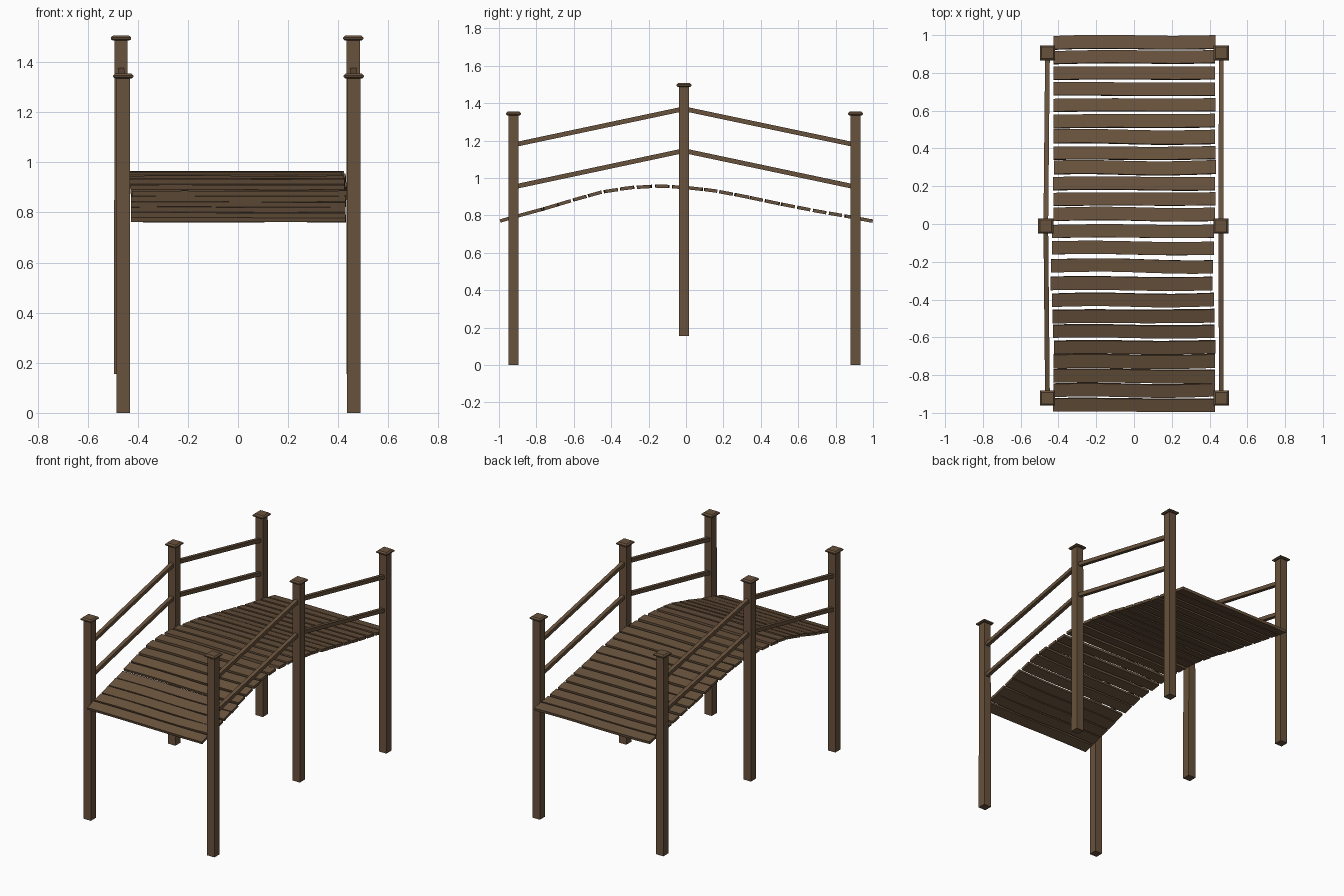
import bpy, bmesh, math, random
from mathutils import Vector

if "Cube" in bpy.data.objects:
    bpy.data.objects.remove(bpy.data.objects["Cube"])

random.seed(4)
wood = bpy.data.materials.new("brown wood")
wood.diffuse_color = (0.14, 0.085, 0.046, 1)
wood.use_nodes = True
wood.node_tree.nodes["Principled BSDF"].inputs["Base Color"].default_value = wood.diffuse_color


def finish(name, bm):
    bmesh.ops.recalc_face_normals(bm, faces=bm.faces)
    me = bpy.data.meshes.new(name)
    bm.to_mesh(me)
    bm.free()
    me.materials.append(wood)
    ob = bpy.data.objects.new(name, me)
    bpy.context.collection.objects.link(ob)
    return ob


def loft(bm, rings):
    """Skin a list of four-point rings and close both ends."""
    vs = [[bm.verts.new(p) for p in r] for r in rings]
    for a, b in zip(vs, vs[1:]):
        for i in range(4):
            j = (i + 1) % 4
            bm.faces.new((a[i], a[j], b[j], b[i]))
    bm.faces.new(vs[0][::-1])
    bm.faces.new(vs[-1])


def square(x, y, z, h):
    return [(x - h, y - h, z), (x + h, y - h, z), (x + h, y + h, z), (x - h, y + h, z)]


def beam(name, a, b, t):
    """Square rail between two points."""
    a, b = Vector(a), Vector(b)
    d = (b - a).normalized()
    s = d.cross(Vector((0, 0, 1))).normalized() * t / 2
    u = s.cross(d).normalized() * t / 2
    bm = bmesh.new()
    loft(bm, [[p - s - u, p + s - u, p + s + u, p - s + u] for p in (a, b)])
    finish(name, bm)


# posts with caps, and rails, on each side
spots = [("front", -0.922, 0.0, 1.335), ("middle", -0.011, 0.155, 1.487), ("back", 0.906, 0.0, 1.335)]
sides = [("left", (-0.458, -0.467, -0.458)), ("right", (0.462, 0.46, 0.462))]
for side, xs in sides:
    for (label, y, z0, z1), x in zip(spots, xs):
        bm = bmesh.new()
        loft(bm, [square(x, y, z0, 0.0275), square(x, y, z1 + 0.005, 0.0265)])
        finish(f"{label}_{side}_post", bm)
        bm = bmesh.new()
        loft(bm, [square(x, y, z1, 0.034), square(x, y, z1 + 0.005, 0.04),
                  square(x, y, z1 + 0.012, 0.04), square(x, y, z1 + 0.02, 0.031)])
        finish(f"{label}_{side}_cap", bm)
    for rail, low, high in (("upper", 1.177, 1.37), ("lower", 0.952, 1.146)):
        mid = (xs[1], spots[1][1], high)
        beam(f"front_{side}_{rail}_rail", (xs[0], spots[0][1], low), mid, 0.025)
        beam(f"back_{side}_{rail}_rail", mid, (xs[2], spots[2][1], low), 0.025)

# arch profile of the deck
profile = [(-1.0, 0.768), (-0.9, 0.797), (-0.75, 0.838), (-0.6, 0.883), (-0.45, 0.925), (-0.3, 0.948),
           (-0.15, 0.957), (0.0, 0.949), (0.15, 0.932), (0.3, 0.904), (0.5, 0.862),
           (0.7, 0.823), (0.85, 0.797), (1.0, 0.769)]


def deck_z(y):
    for (y0, z0), (y1, z1) in zip(profile, profile[1:]):
        if y <= y1:
            break
    return z0 + (z1 - z0) * (y - y0) / (y1 - y0)


# slightly wavy deck planks
centres = [-0.958, -0.88, -0.805, -0.727, -0.652, -0.568, -0.488, -0.402, -0.315, -0.222, -0.127, -0.038,
           0.052, 0.132, 0.214, 0.298, 0.375, 0.461, 0.545, 0.63, 0.714, 0.799, 0.884, 0.962]
for n, yc in enumerate(centres):
    slope = math.atan2(deck_z(yc + 0.035) - deck_z(yc - 0.035), 0.07)
    along = Vector((0, math.cos(slope), math.sin(slope)))
    up = Vector((0, -math.sin(slope), math.cos(slope)))
    w = random.uniform(0.034, 0.0375)
    wave, phase = random.uniform(0.001, 0.005), random.uniform(-0.6, 0.6)
    skew = random.uniform(-0.003, 0.003)
    xc = 0.003 - 0.015 * math.exp(-((yc + 0.25) / 0.25) ** 2) + random.uniform(-0.003, 0.003)
    rings = []
    for i in range(9):
        t = i / 4 - 1
        c = Vector((xc + 0.428 * t, yc, deck_z(yc))) + along * (skew * t - wave * math.sin(math.pi * t + phase))
        if n in (0, 23):
            c.y = max(-0.963, min(0.963, c.y))
        rings.append([c - along * w - up * 0.009, c + along * w - up * 0.009,
                      c + along * w + up * 0.009, c - along * w + up * 0.009])
    bm = bmesh.new()
    loft(bm, rings)
    finish(f"deck_plank_{n + 1}", bm)
